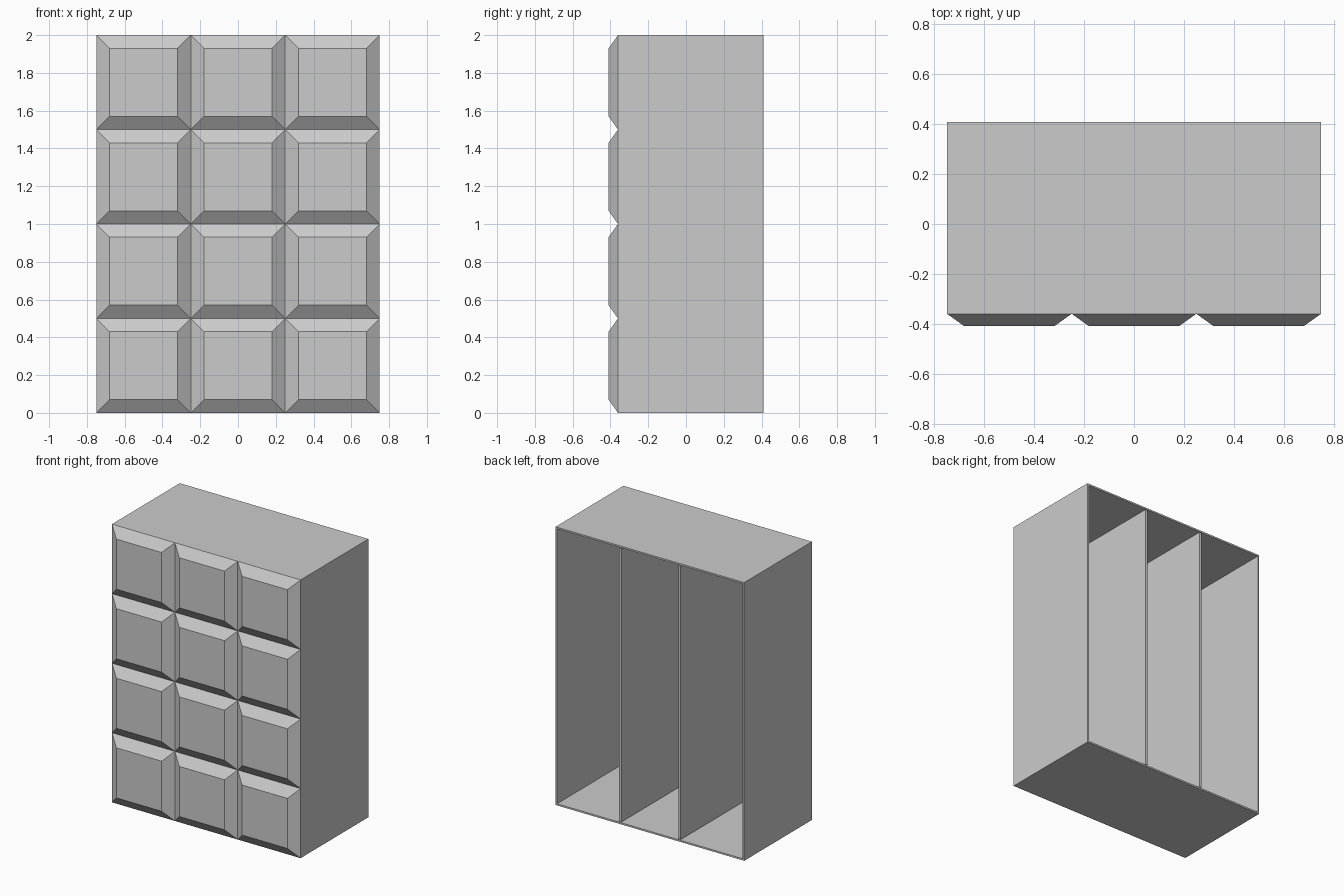
import bpy
import bmesh

cube = bpy.data.objects.get("Cube")
if cube:
    bpy.data.objects.remove(cube, do_unlink=True)

# Overall sizes
HALF_W, BACK, FACE, NOSE, HEIGHT = 0.75, 0.41, -0.36, -0.41, 2.0
WALL, CELL, BEVEL = 0.017, 0.5, 0.07

grey = bpy.data.materials.new("plain_grey")
grey.use_nodes = True
grey.diffuse_color = (0.6, 0.6, 0.6, 1)
grey.node_tree.nodes["Principled BSDF"].inputs["Base Color"].default_value = grey.diffuse_color


def finish(name, bm):
    bmesh.ops.recalc_face_normals(bm, faces=bm.faces)
    mesh = bpy.data.meshes.new(name)
    bm.to_mesh(mesh)
    bm.free()
    mesh.materials.append(grey)
    obj = bpy.data.objects.new(name, mesh)
    bpy.context.collection.objects.link(obj)
    return obj


def box_mesh(low, high):
    bm = bmesh.new()
    bmesh.ops.create_cube(bm, size=1)
    for v in bm.verts:
        v.co = [high[i] if v.co[i] > 0 else low[i] for i in range(3)]
    return bm


# Case: a box whose back is inset and pushed in to leave thin walls
bm = box_mesh((-HALF_W, FACE, 0), (HALF_W, BACK, HEIGHT))
back = max(bm.faces, key=lambda f: f.calc_center_median().y)
bmesh.ops.inset_region(bm, faces=[back], thickness=WALL)
floor = bmesh.ops.extrude_discrete_faces(bm, faces=[back])["faces"][0]
for v in floor.verts:
    v.co.y = FACE + WALL
finish("case", bm)

# Upright dividers between the three compartments
for side, x in (("right", -0.236), ("left", 0.236)):
    finish(side + "_divider", box_mesh((x - WALL / 2, FACE + WALL, WALL),
                                       (x + WALL / 2, BACK, HEIGHT - WALL)))

# Front panels: a grid of raised blocks with sloping borders
for row in range(4):
    for col in range(3):
        x, z = (col - 1) * CELL, (row + 0.5) * CELL
        bm = box_mesh((x - CELL / 2, NOSE, z - CELL / 2),
                      (x + CELL / 2, FACE, z + CELL / 2))
        shrink = 1 - 2 * BEVEL / CELL
        for v in bm.verts:
            if v.co.y < (NOSE + FACE) / 2:
                v.co.x = x + (v.co.x - x) * shrink
                v.co.z = z + (v.co.z - z) * shrink
        rear = max(bm.faces, key=lambda f: f.calc_center_median().y)
        bmesh.ops.delete(bm, geom=[rear], context="FACES_ONLY")
        finish(f"front_panel_{row + 1}_{col + 1}", bm)
